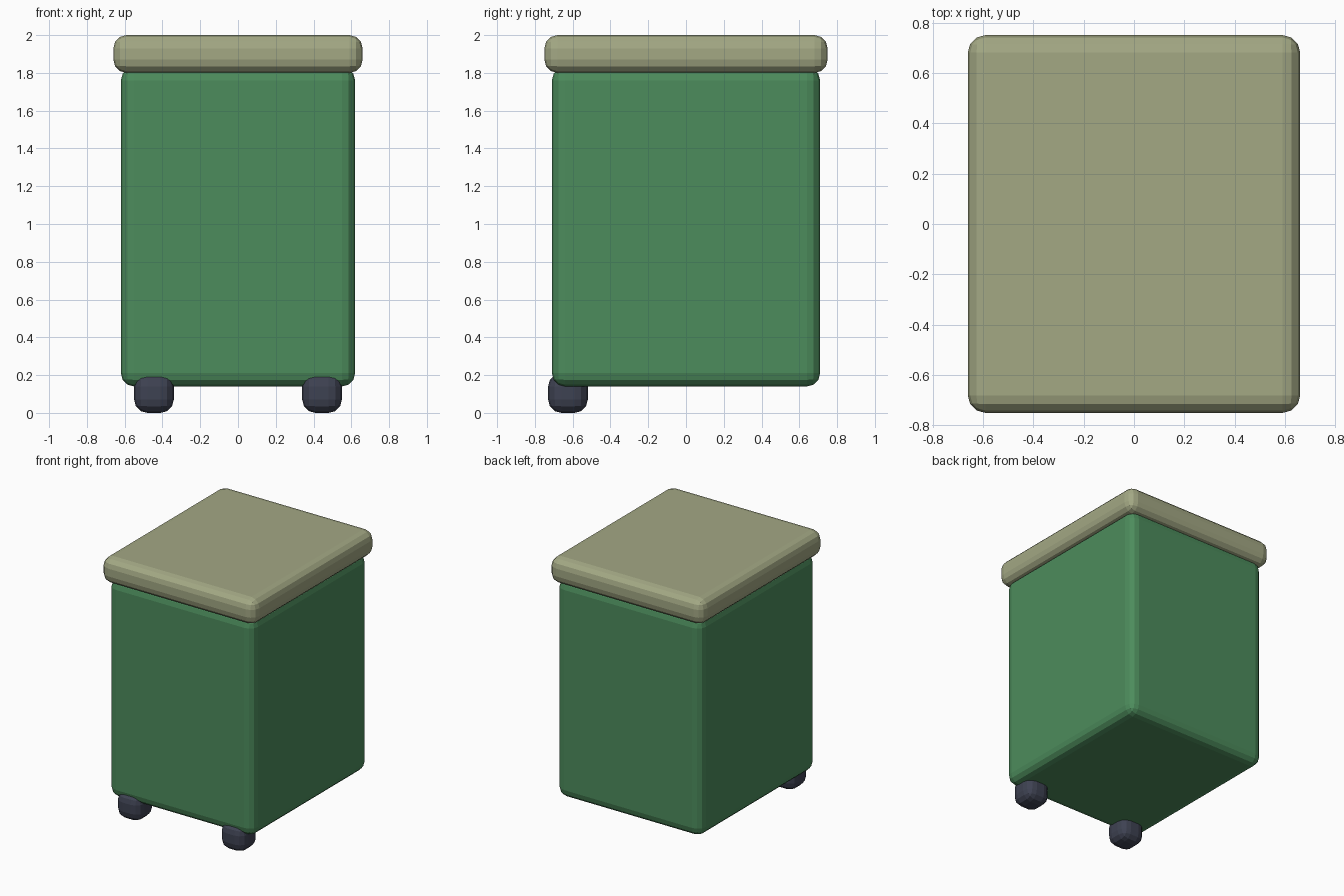
import bpy
import bmesh

cube = bpy.data.objects.get("Cube")
if cube:
    bpy.data.objects.remove(cube, do_unlink=True)


def material(name, rgb):
    mat = bpy.data.materials.new(name)
    mat.use_nodes = True
    color = (*rgb, 1)
    mat.diffuse_color = color
    shader = mat.node_tree.nodes["Principled BSDF"]
    shader.inputs["Base Color"].default_value = color
    shader.inputs["Roughness"].default_value = 0.8
    return mat


def rounded_box(name, size, center, mat, radius=0.07):
    """Box with flat-shaded, three-step rounded edges."""
    mesh = bpy.data.meshes.new(name)
    bm = bmesh.new()
    bmesh.ops.create_cube(bm, size=1)
    bmesh.ops.scale(bm, vec=size, verts=bm.verts)
    bmesh.ops.bevel(bm, geom=bm.edges[:], offset=radius, offset_type='OFFSET',
                    segments=3, profile=0.5, affect='EDGES')
    bm.to_mesh(mesh)
    bm.free()
    mesh.materials.append(mat)
    obj = bpy.data.objects.new(name, mesh)
    obj.location = center
    bpy.context.collection.objects.link(obj)
    return obj


green = material("bin green", (0.073, 0.262, 0.107))
khaki = material("lid khaki", (0.366, 0.392, 0.231))
dark = material("wheel dark blue grey", (0.048, 0.054, 0.084))

# Container and overhanging lid
rounded_box("body", (1.24, 1.42, 1.69), (0, 0, 0.985), green)
rounded_box("lid", (1.32, 1.50, 0.20), (0, 0, 1.90), khaki)

# Two stubby wheels under the front edge
for side, x in (("left", 0.445), ("right", -0.445)):
    rounded_box(side + "_wheel", (0.21, 0.21, 0.21), (x, -0.625, 0.105), dark)
